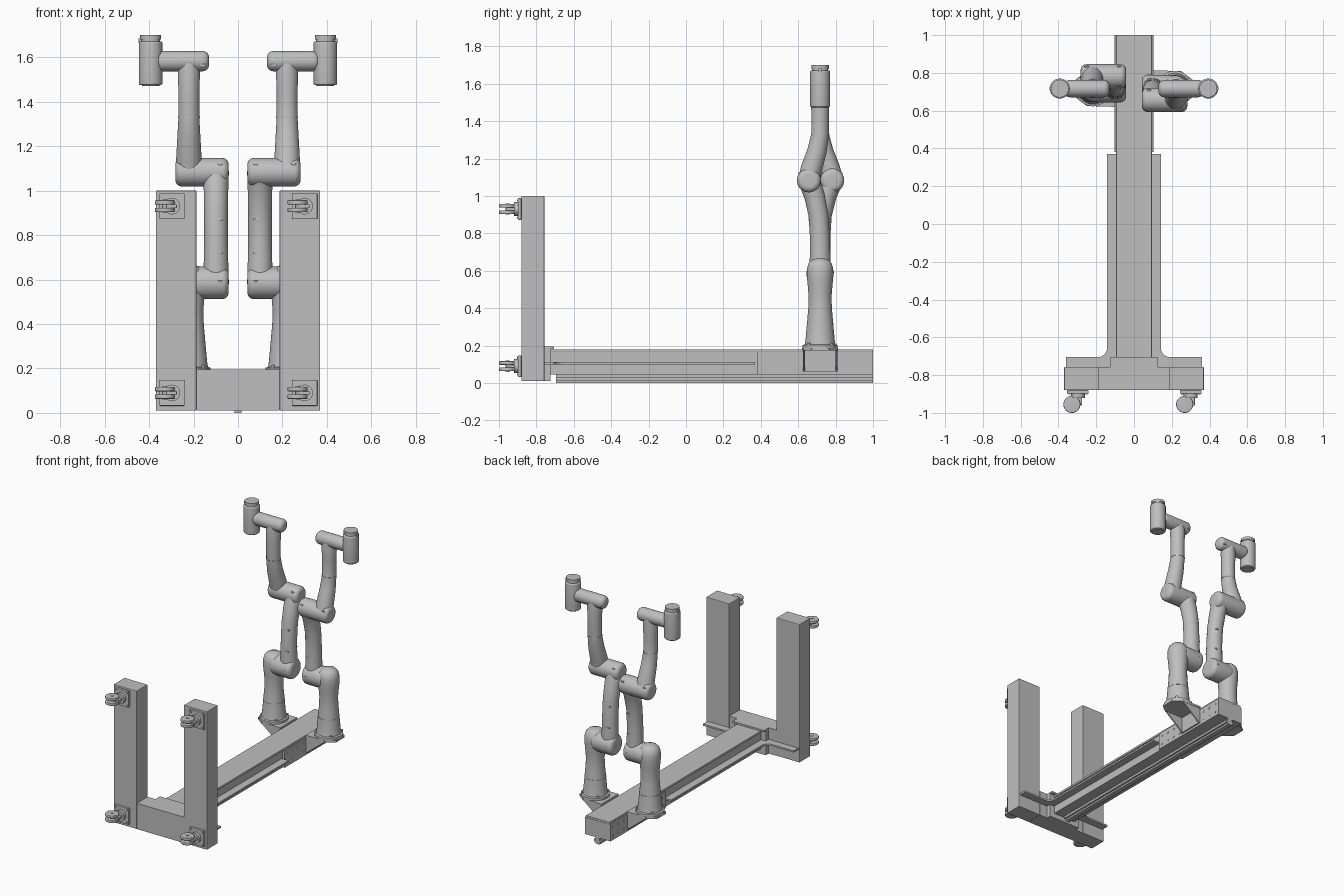
import bpy, bmesh, math
from mathutils import Vector

cube = bpy.data.objects.get("Cube")
if cube:
    bpy.data.objects.remove(cube, do_unlink=True)

grey = bpy.data.materials.new("plain_grey")
grey.use_nodes = True
grey.diffuse_color = (0.52, 0.52, 0.52, 1)
grey.node_tree.nodes["Principled BSDF"].inputs["Base Color"].default_value = (0.52, 0.52, 0.52, 1)


def finish(name, bm, smooth=False):
    bmesh.ops.recalc_face_normals(bm, faces=bm.faces)
    mesh = bpy.data.meshes.new(name)
    bm.to_mesh(mesh)
    bm.free()
    mesh.materials.append(grey)
    obj = bpy.data.objects.new(name, mesh)
    bpy.context.collection.objects.link(obj)
    if smooth:
        bpy.ops.object.select_all(action="DESELECT")
        obj.select_set(True)
        bpy.context.view_layer.objects.active = obj
        bpy.ops.object.shade_smooth_by_angle(angle=math.radians(40))
    return obj


def box(name, x, y, z, bevel=0.0):
    """Box from (low, high) ranges."""
    bm = bmesh.new()
    bmesh.ops.create_cube(bm, size=1)
    for v in bm.verts:
        v.co = Vector([(r[0] + r[1]) / 2 + c * (r[1] - r[0]) for r, c in zip((x, y, z), v.co)])
    if bevel:
        bmesh.ops.bevel(bm, geom=bm.edges[:], offset=bevel, segments=2, affect="EDGES", profile=0.5)
    return finish(name, bm)


def prism(name, outline, offset):
    """Flat outline extruded by an offset vector."""
    bm = bmesh.new()
    face = bm.faces.new([bm.verts.new(p) for p in outline])
    new = bmesh.ops.extrude_face_region(bm, geom=[face])
    verts = [g for g in new["geom"] if isinstance(g, bmesh.types.BMVert)]
    bmesh.ops.translate(bm, vec=offset, verts=verts)
    if len(outline) > 4:
        bmesh.ops.triangulate(bm, faces=[f for f in bm.faces if len(f.verts) > 4])
    return finish(name, bm)


def loft(name, points, radii, axis=None, sides=36):
    """Circles of varying radius swept through points."""
    pts = [Vector(p) for p in points]
    bm = bmesh.new()
    rings = []
    for i, p in enumerate(pts):
        t = Vector(axis) if axis else pts[min(i + 1, len(pts) - 1)] - pts[max(i - 1, 0)]
        t.normalize()
        u = t.cross(Vector((0, 0, 1)) if abs(t.x) > 0.9 else Vector((1, 0, 0))).normalized()
        w = t.cross(u)
        angles = [math.tau * k / sides for k in range(sides)]
        rings.append([bm.verts.new(p + radii[i] * (u * math.cos(a) + w * math.sin(a))) for a in angles])
    for a, b in zip(rings, rings[1:]):
        for k in range(sides):
            bm.faces.new((a[k], a[k - 1], b[k - 1], b[k]))
    bm.faces.new(rings[0])
    bm.faces.new(rings[-1])
    return finish(name, bm, True)


def barrel(name, start, end, r, rounding=0.03):
    """Cylinder with rounded ends."""
    a, b = Vector(start), Vector(end)
    d = (b - a).normalized()
    arc = [(rounding * (1 - math.cos(t)), r - rounding * (1 - math.sin(t)))
           for t in [math.pi / 2 * i / 6 for i in range(7)]]
    pts = [a + d * s for s, _ in arc] + [b - d * s for s, _ in reversed(arc)]
    return loft(name, pts, [q for _, q in arc] + [q for _, q in reversed(arc)], d)


def disc(name, start, end, r, sides=24):
    return loft(name, [start, end], [r, r], Vector(end) - Vector(start), sides)


# U-shaped end frame
for side, s in (("left", 1), ("right", -1)):
    box(side + "_post", sorted((s * 0.187, s * 0.37)), (-0.88, -0.757), (0.01, 1.0), 0.004)
box("frame_crossbar", (-0.187, 0.187), (-0.878, -0.757), (0.01, 0.195))
box("frame_bracket", (-0.125, 0.125), (-0.757, -0.725), (0.01, 0.195))
box("bracket_lip", (-0.125, 0.125), (-0.757, -0.705), (0.183, 0.195))

# Casters on the front of the frame
for side, cx in (("left", 0.3), ("right", -0.297)):
    for level, cz in (("upper", 0.93), ("lower", 0.09)):
        n = side + "_" + level + "_caster"
        box(n + "_plate", (cx - 0.057, cx + 0.057), (-0.898, -0.88), (cz - 0.058, cz + 0.058), 0.003)
        for i in (-1, 1):
            for j in (-1, 1):
                bx, bz = cx + i * 0.045, cz + j * 0.045
                disc(n + "_bolt", (bx, -0.898, bz), (bx, -0.903, bz), 0.006, 8)
        disc(n + "_swivel", (cx, -0.898, cz), (cx, -0.92, cz), 0.037)
        wx = cx - 0.032
        box(n + "_fork", (wx - 0.012, cx + 0.022), (-0.962, -0.915), (cz - 0.008, cz + 0.008), 0.003)
        for j in (-1, 1):
            barrel(n + "_wheel", (wx, -0.955, cz + j * 0.007), (wx, -0.955, cz + j * 0.027), 0.045, 0.005)
        disc(n + "_axle", (wx, -0.955, cz - 0.03), (wx, -0.955, cz + 0.03), 0.01, 12)

# Long rail
box("rail_body", (-0.088, 0.088), (-0.725, 1.0), (0.045, 0.165))
box("rail_cover", (-0.094, 0.094), (-0.725, 1.0), (0.165, 0.18), 0.002)
box("rail_stem", (-0.016, 0.016), (-0.695, 1.0), (0.0, 0.045))
box("rail_foot_strip", (-0.03, 0.03), (-0.695, 1.0), (0.012, 0.028))

# Side shelf that flares into a T against the frame
half = [(0.142, 0.37), (0.142, -0.655)]
for i in range(1, 7):
    a = math.pi / 2 * i / 6
    half.append((0.192 - 0.05 * math.cos(a), -0.655 - 0.05 * math.sin(a)))
half += [(0.36, -0.705), (0.36, -0.757)]
outline = [(x, y, 0.1) for x, y in half] + [(-x, y, 0.1) for x, y in reversed(half)]
prism("rail_shelf", outline, (0, 0, 0.012))

# Drilled side panels
for side, s in (("left", 1), ("right", -1)):
    box(side + "_rail_panel", sorted((s * 0.088, s * 0.102)), (0.38, 1.0), (0.045, 0.165))
    for i in range(10):
        for z in (0.075, 0.135):
            y = 0.41 + i * 0.062
            disc(side + "_panel_bolt", (s * 0.1, y, z), (s * 0.104, y, z), 0.008, 10)


def build_arm(side, s, elbow_y):
    n = side + "_arm_"
    cy, cx = 0.717, s * 0.217
    bend = elbow_y - cy

    # Mounting shelf with gussets
    prism(n + "shelf", [(s * 0.1, 0.62, 0.173), (s * 0.25, 0.625, 0.173), (s * 0.31, 0.67, 0.173),
                        (s * 0.31, 0.764, 0.173), (s * 0.25, 0.809, 0.173), (s * 0.1, 0.814, 0.173)],
          (0, 0, 0.014))
    box(n + "back_plate", sorted((s * 0.102, s * 0.112)), (0.625, 0.809), (0.06, 0.18))
    for y in (0.625, 0.799):
        prism(n + "gusset", [(s * 0.105, y, 0.06), (s * 0.105, y, 0.175), (s * 0.25, y, 0.175)], (0, 0.01, 0))

    # Base column
    profile = [(0.094, 0.187), (0.094, 0.203), (0.082, 0.207), (0.078, 0.23), (0.07, 0.32), (0.063, 0.4),
               (0.061, 0.46), (0.066, 0.52), (0.071, 0.57), (0.07, 0.61), (0.062, 0.64), (0.045, 0.658),
               (0.02, 0.666)]
    loft(n + "base", [(cx, cy, z) for _, z in profile], [r for r, _ in profile], (0, 0, 1))
    disc(n + "base_seam", (cx, cy, 0.317), (cx, cy, 0.322), 0.0715, 36)
    for i in range(4):
        a = math.pi / 4 + i * math.pi / 2
        x, y = cx + 0.086 * math.cos(a), cy + 0.086 * math.sin(a)
        disc(n + "base_bolt", (x, y, 0.2), (x, y, 0.215), 0.009, 10)

    # Shoulder, upper arm and elbow
    barrel(n + "shoulder", (cx, cy, 0.585), (s * 0.042, cy, 0.585), 0.073)
    path = [(0.58, 0, 0.058), (0.68, 0, 0.055), (0.78, 0.02, 0.053), (0.9, 0.15, 0.053),
            (1.0, 0.5, 0.055), (1.085, 1, 0.058)]
    loft(n + "upper_link", [(s * 0.099, cy + bend * f, z) for z, f, _ in path], [r for _, _, r in path])
    barrel(n + "elbow", (s * 0.042, elbow_y, 1.083), (s * 0.282, elbow_y, 1.083), 0.064)

    # Forearm
    path = [(1.085, 1, 0.058), (1.15, 0.75, 0.057), (1.24, 0.28, 0.052), (1.33, 0, 0.047),
            (1.45, 0, 0.047), (1.53, 0, 0.05), (1.585, 0, 0.044)]
    loft(n + "forearm", [(s * 0.221, cy + bend * f, z) for z, f, _ in path], [r for _, _, r in path])
    disc(n + "forearm_seam", (s * 0.221, cy, 1.328), (s * 0.221, cy, 1.333), 0.049, 36)

    # Wrist and tool flange
    barrel(n + "wrist", (s * 0.13, cy, 1.583), (s * 0.37, cy, 1.583), 0.046)
    wx = s * 0.393
    barrel(n + "wrist_head", (wx, cy, 1.475), (wx, cy, 1.672), 0.053, 0.008)
    disc(n + "neck", (wx, cy, 1.67), (wx, cy, 1.682), 0.043, 36)
    disc(n + "tool_flange", (wx, cy, 1.68), (wx, cy, 1.70), 0.047, 36)
    disc(n + "lower_cap", (wx, cy, 1.47), (wx, cy, 1.476), 0.04, 36)
    box(n + "connector", sorted((s * 0.43, s * 0.448)), (cy - 0.008, cy + 0.008), (1.665, 1.685), 0.002)

    # Small cover tabs on the front and back of the links
    for x, y, z, r in ((0.08, cy, 0.59, 0.071), (0.08, cy, 0.72, 0.051), (0.08, cy + 0.13 * bend, 0.87, 0.05),
                       (0.08, elbow_y, 1.12, 0.052), (0.25, elbow_y, 1.12, 0.052), (0.16, cy, 1.565, 0.041)):
        for d in (-1, 1):
            box(n + "cover_tab", (s * x - 0.011, s * x + 0.011),
                sorted((y + d * (r - 0.008), y + d * (r + 0.003))), (z - 0.005, z + 0.005), 0.002)


build_arm("left", 1, 0.657)
build_arm("right", -1, 0.782)
